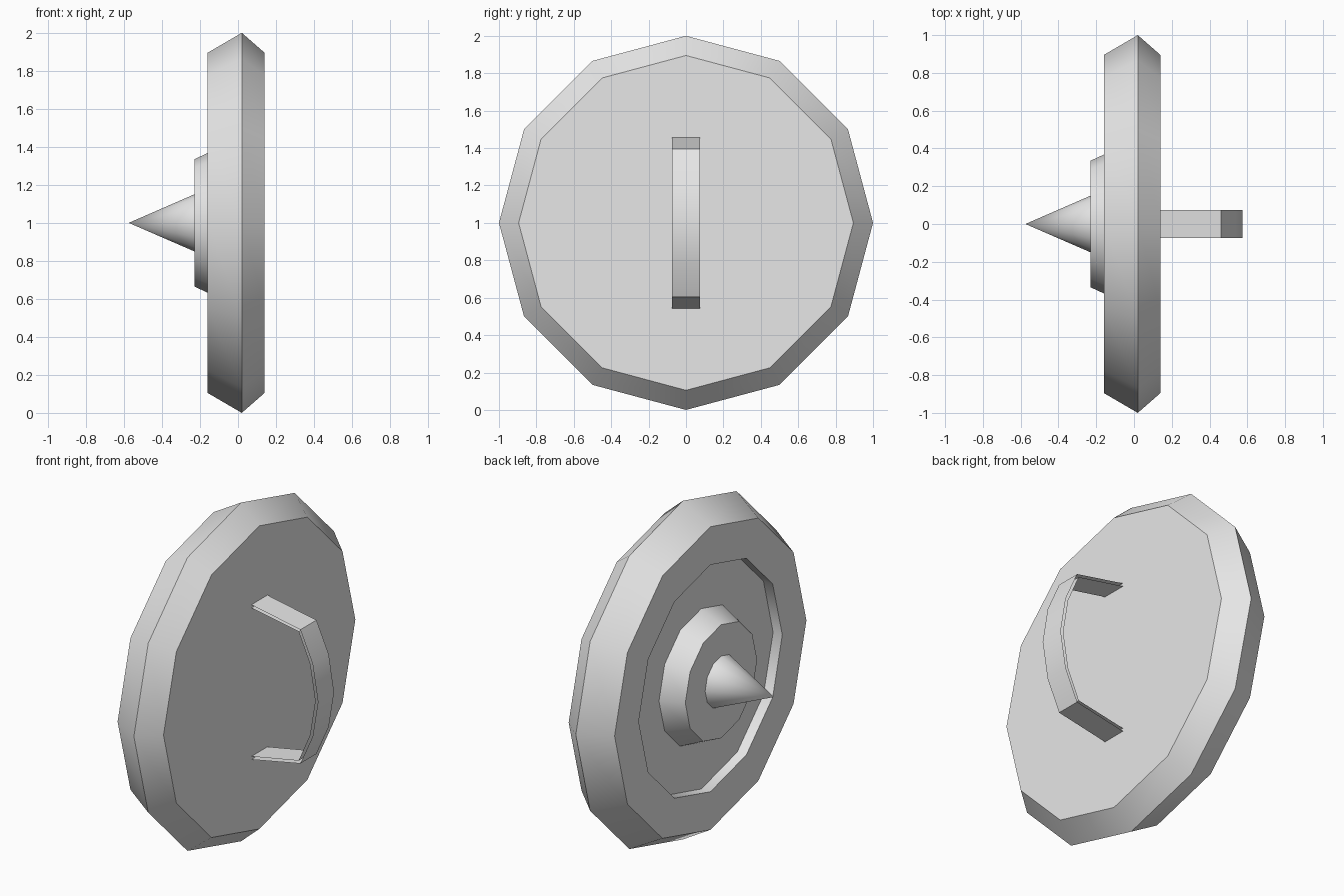
import bpy, bmesh
from math import sin, cos, pi, radians

old = bpy.data.objects.get("Cube")
if old:
    bpy.data.objects.remove(old)

SIDES = 12
CENTRE_Z = 1.0

# Single plain grey material
grey = bpy.data.materials.new("plain_grey")
grey.use_nodes = True
colour = (0.8, 0.8, 0.8, 1)
grey.diffuse_color = colour
grey.node_tree.nodes["Principled BSDF"].inputs["Base Color"].default_value = colour


def finish(name, bm):
    mesh = bpy.data.meshes.new(name)
    bm.to_mesh(mesh)
    bm.free()
    mesh.materials.append(grey)
    obj = bpy.data.objects.new(name, mesh)
    bpy.context.collection.objects.link(obj)
    obj.location.z = CENTRE_Z
    bpy.ops.object.select_all(action='DESELECT')
    obj.select_set(True)
    bpy.context.view_layer.objects.active = obj
    bpy.ops.object.shade_smooth_by_angle(angle=radians(31))
    return obj


def turned(name, profile):
    """Turn an (x, radius) profile about the x axis, capping both ends."""
    bm = bmesh.new()
    rings = []
    for x, r in profile:
        if r == 0:
            rings.append([bm.verts.new((x, 0, 0))] * SIDES)
        else:
            rings.append([bm.verts.new((x, r * sin(2 * pi * i / SIDES), r * cos(2 * pi * i / SIDES)))
                          for i in range(SIDES)])
    for a, b in zip(rings, rings[1:]):
        for i in range(SIDES):
            j = (i + 1) % SIDES
            bm.faces.new(list(dict.fromkeys((a[i], a[j], b[j], b[i]))))
    for ring in (rings[0], rings[-1]):
        if ring[0] is not ring[1]:
            bm.faces.new(ring)
    bmesh.ops.recalc_face_normals(bm, faces=bm.faces)
    return finish(name, bm)


# Shield body: bevelled rim with a shallow recess on the outer face
turned("shield_body", [(0.14, 0.895), (0.02, 1.0), (-0.16, 0.895), (-0.16, 0.67), (-0.10, 0.67)])

# Raised centre boss and its spike
turned("centre_boss", [(-0.10, 0.395), (-0.23, 0.335)])
turned("centre_spike", [(-0.23, 0.15), (-0.575, 0)])

# Grip: a bent strap, mirrored top to bottom, open along its thin sides
half = [(0.14, 0.457), (0.46, 0.395), (0.54, 0.215), (0.575, 0)]
path = half + [(x, -z) for x, z in reversed(half[:-1])]
bm = bmesh.new()
rows = [[bm.verts.new((x, y, z)) for y in (-0.075, 0.075)] for x, z in path]
for a, b in zip(rows, rows[1:]):
    bm.faces.new((a[0], b[0], b[1], a[1]))
grip = finish("grip_strap", bm)
thick = grip.modifiers.new("thickness", 'SOLIDIFY')
thick.thickness = 0.018
thick.offset = -1
thick.use_rim = False
